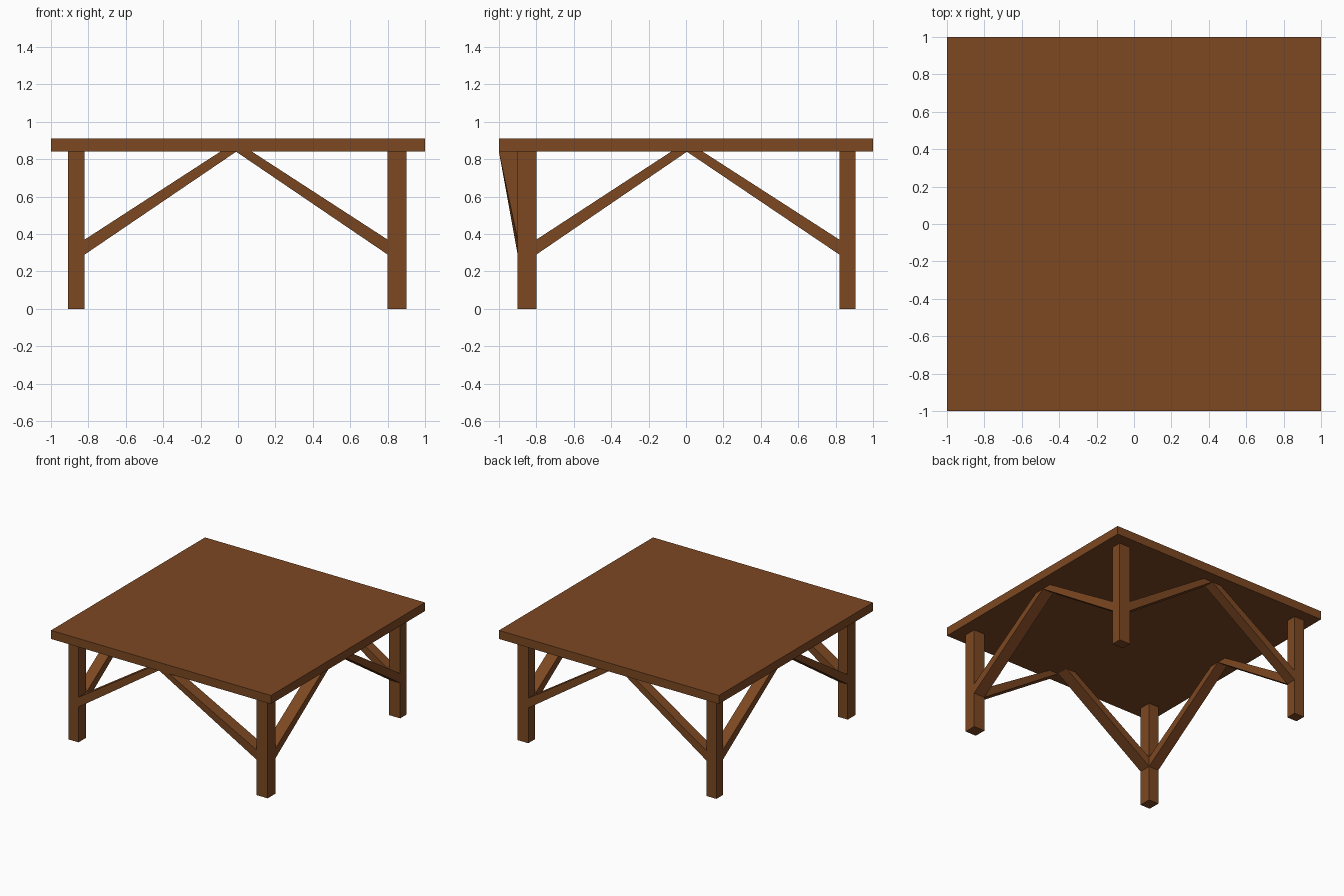
import bpy
import bmesh

if "Cube" in bpy.data.objects:
    bpy.data.objects.remove(bpy.data.objects["Cube"])

wood = bpy.data.materials.new("brown wood")
wood.diffuse_color = (0.205, 0.065, 0.016, 1)
wood.use_nodes = True
wood.node_tree.nodes["Principled BSDF"].inputs["Base Color"].default_value = wood.diffuse_color

TOP, UNDER = 0.91, 0.84
X_LEG = {-1: (-0.91, -0.82), 1: (0.90, 0.80)}   # outer, inner
Y_LEG = {-1: (-0.90, -0.80), 1: (0.905, 0.82)}


def prism(name, ring_a, ring_b):
    """Solid joining two matching four-sided rings."""
    bm = bmesh.new()
    a = [bm.verts.new(p) for p in ring_a]
    b = [bm.verts.new(p) for p in ring_b]
    bm.faces.new(a)
    bm.faces.new(b[::-1])
    for i in range(4):
        j = (i + 1) % 4
        bm.faces.new((a[j], a[i], b[i], b[j]))
    bmesh.ops.recalc_face_normals(bm, faces=bm.faces)
    mesh = bpy.data.meshes.new(name)
    bm.to_mesh(mesh)
    bm.free()
    mesh.materials.append(wood)
    obj = bpy.data.objects.new(name, mesh)
    bpy.context.collection.objects.link(obj)


def box(name, xs, ys, z0, z1):
    ring = [(xs[0], ys[0]), (xs[1], ys[0]), (xs[1], ys[1]), (xs[0], ys[1])]
    prism(name, [(x, y, z0) for x, y in ring], [(x, y, z1) for x, y in ring])


def brace(name, along, start, apex, side, lean=0.0):
    """Diagonal from a leg to the middle of the tabletop, flush with the legs."""
    sign = 1 if start > 0 else -1
    profile = [(start, 0.29), (apex, UNDER), (apex + sign * 0.085, UNDER), (start, 0.37)]
    rings = []
    for across in side:
        ring = []
        for t, z in profile:
            c = across + (lean if z == UNDER else 0)
            ring.append((t, c, z) if along == "x" else (c, t, z))
        rings.append(ring)
    prism(name, *rings)


# Tabletop
box("tabletop", (-1, 1), (-1, 1), UNDER, TOP)

# Legs
for sx, xs in X_LEG.items():
    for sy, ys in Y_LEG.items():
        name = ("front" if sy < 0 else "back") + ("_left" if sx < 0 else "_right")
        box(name + "_leg", xs, ys, 0, UNDER)

# Braces on all four sides; the front right one leans out to the table edge
for sy, ys in Y_LEG.items():
    for sx, xs in X_LEG.items():
        name = ("front" if sy < 0 else "back") + ("_left" if sx < 0 else "_right")
        lean = -0.1 if (sx, sy) == (1, -1) else 0.0
        brace(name + "_long_brace", "x", xs[1], -0.01, ys, lean)
        brace(name + "_side_brace", "y", ys[1], 0.005, xs)
